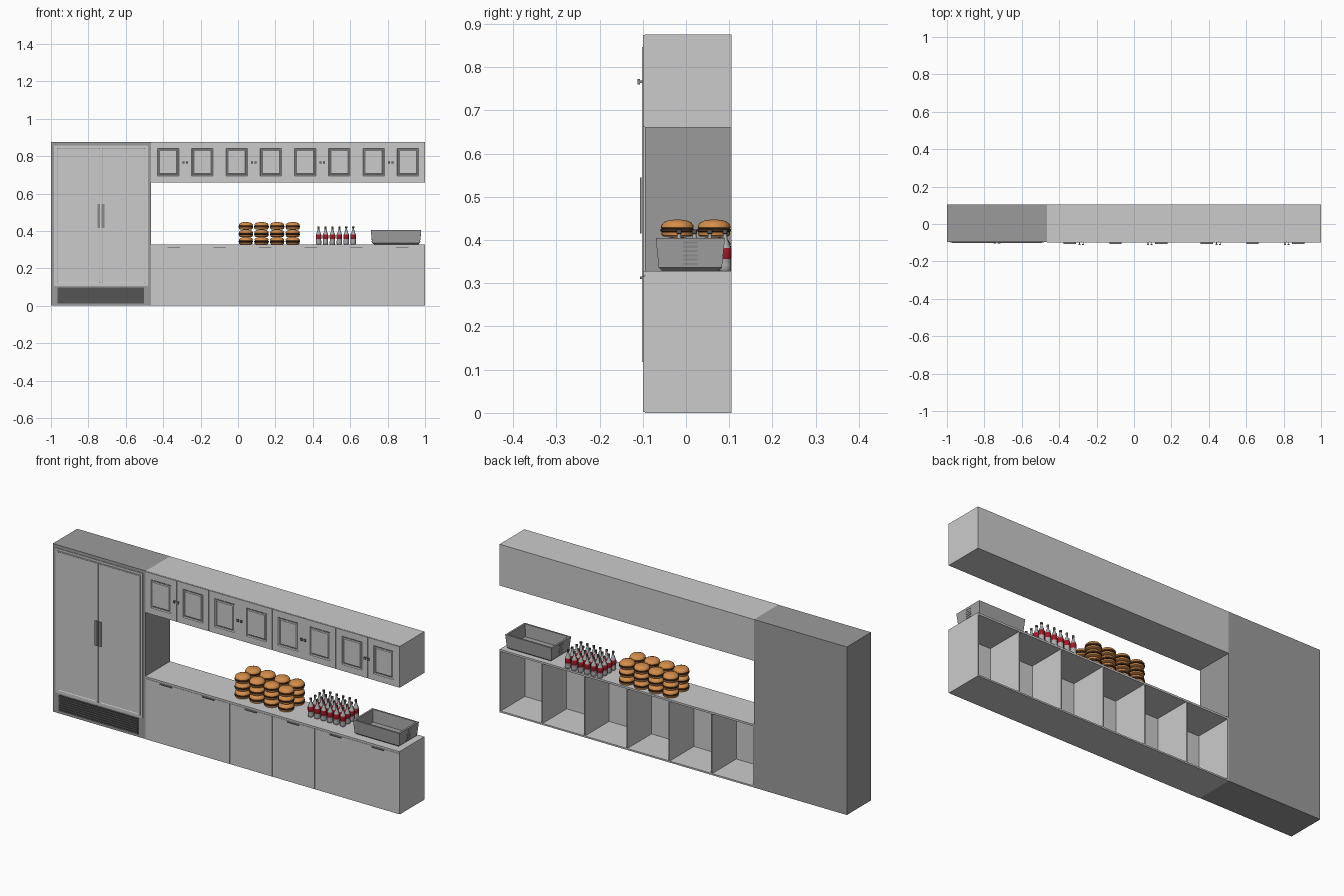
import bpy, bmesh, math

if "Cube" in bpy.data.objects:
    bpy.data.objects.remove(bpy.data.objects["Cube"])


def mat(name, r, g, b):
    m = bpy.data.materials.new(name)
    m.diffuse_color = (r, g, b, 1)
    m.use_nodes = True
    m.node_tree.nodes["Principled BSDF"].inputs["Base Color"].default_value = m.diffuse_color
    return m


LIGHT = mat("light_grey", 0.60, 0.60, 0.60)
MID = mat("mid_grey", 0.33, 0.33, 0.33)
STEEL = mat("tray_grey", 0.36, 0.36, 0.36)
DARK = mat("dark_grey", 0.09, 0.09, 0.09)
HANDLE = mat("handle_grey", 0.25, 0.25, 0.25)
BUN = mat("bun_orange", 0.66, 0.27, 0.07)
PATTY = mat("patty_brown", 0.06, 0.025, 0.012)
RED = mat("label_red", 0.35, 0.01, 0.02)
GLASS = mat("bottle_grey", 0.42, 0.42, 0.42)


def finish(name, bm, mats):
    me = bpy.data.meshes.new(name)
    bmesh.ops.recalc_face_normals(bm, faces=bm.faces)
    bm.to_mesh(me)
    bm.free()
    for m in mats:
        me.materials.append(m)
    ob = bpy.data.objects.new(name, me)
    bpy.context.collection.objects.link(ob)
    return ob


def box(name, x, y, z, m, insets=()):
    """Box from (min, max) ranges; insets are (width, depth) steps on the front face."""
    bm = bmesh.new()
    bmesh.ops.create_cube(bm, size=1)
    for v in bm.verts:
        v.co = [a[0] + (c + 0.5) * (a[1] - a[0]) for c, a in zip(v.co, (x, y, z))]
    bm.normal_update()
    front = min(bm.faces, key=lambda f: f.calc_center_median().y)
    for width, depth in insets:
        bmesh.ops.inset_region(bm, faces=[front], thickness=width, depth=0, use_even_offset=True)
        for v in front.verts:
            v.co.y += depth
    return finish(name, bm, [m])


def lathe(name, profile, segs, mats):
    """Revolve (radius, z, material) points; the material belongs to the band above."""
    bm = bmesh.new()
    rings = []
    for r, z, _ in profile:
        rings.append([bm.verts.new((r * math.cos(2 * math.pi * i / segs),
                                    r * math.sin(2 * math.pi * i / segs), z)) for i in range(segs)])
    for k in range(len(rings) - 1):
        for i in range(segs):
            j = (i + 1) % segs
            f = bm.faces.new((rings[k][i], rings[k][j], rings[k + 1][j], rings[k + 1][i]))
            f.material_index = profile[k][2]
            f.smooth = True
    bm.faces.new(rings[0][::-1]).material_index = profile[0][2]
    bm.faces.new(rings[-1]).material_index = profile[-1][2]
    ob = finish(name, bm, mats)
    bpy.context.view_layer.objects.active = ob
    ob.select_set(True)
    bpy.ops.object.shade_smooth_by_angle(angle=math.radians(40))
    ob.select_set(False)
    return ob


def array(ob, spots):
    """Place the object at the first spot and linked copies at the others."""
    ob.location = spots[0]
    for i, p in enumerate(spots[1:]):
        c = ob.copy()
        c.name = f"{ob.name}_{i + 2}"
        c.location = p
        bpy.context.collection.objects.link(c)


BACK, FRONT, XL = 0.105, -0.095, -0.465

# Fridge: body, door trim, two doors, handles and vent grille
box("fridge_body", (-1, XL), (FRONT, BACK), (0, 0.875), MID)
box("fridge_trim", (-0.984, -0.481), (-0.098, FRONT), (0.105, 0.858), LIGHT)
for i, (a, b) in enumerate(((-0.972, -0.735), (-0.731, -0.493))):
    box(f"fridge_door_{i}", (a, b), (-0.102, -0.097), (0.118, 0.847), LIGHT,
        ((0.004, 0), (0.003, 0.002)))
for i, x in enumerate((-0.744, -0.722)):
    box(f"fridge_handle_{i}", (x - 0.007, x + 0.007), (-0.106, -0.103), (0.415, 0.545), HANDLE)
box("vent_panel", (-0.965, -0.503), (-0.097, FRONT), (0.012, 0.097), DARK)
for i in range(7):
    z = 0.017 + i * 0.0115
    box(f"vent_slat_{i}", (-0.96, -0.508), (-0.1, -0.097), (z, z + 0.006), DARK)

# Wall cabinets: solid box, eight panelled doors, paired knobs
box("wall_cabinet", (XL, 1), (FRONT, BACK), (0.66, 0.875), LIGHT)
w = 1.465 / 8
for i in range(8):
    x = XL + i * w
    box(f"wall_door_{i}", (x + 0.001, x + w - 0.001), (-0.1, FRONT), (0.661, 0.874), LIGHT,
        ((0.033, 0), (0.004, 0.004), (0.004, 0), (0.004, -0.003)))
    kx = x + (w - 0.010 if i % 2 == 0 else 0.010)
    box(f"knob_stem_{i}", (kx - 0.002, kx + 0.002), (-0.108, -0.1), (0.763, 0.769), HANDLE)
    box(f"knob_{i}", (kx - 0.005, kx + 0.005), (-0.112, -0.107), (0.760, 0.772), HANDLE)

# Base cabinets: open at the back, with partitions, doors and bar handles
box("countertop", (XL, 1), (-0.1, BACK), (0.318, 0.328), LIGHT)
box("base_floor", (XL, 1), (FRONT, BACK), (0, 0.008), LIGHT)
w = 1.465 / 6
for i in range(7):
    x = min(max(XL + i * w, XL + 0.003), 0.997)
    box(f"partition_{i}", (x - 0.003, x + 0.003), (FRONT, BACK), (0.008, 0.318), LIGHT)
for i in range(6):
    x = XL + i * w
    box(f"base_door_{i}", (x + 0.001, x + w - 0.001), (-0.1, -0.094), (0.002, 0.317), LIGHT)
    c = x + w / 2
    box(f"base_handle_{i}", (c - 0.033, c + 0.033), (-0.107, -0.1), (0.310, 0.315), HANDLE)

# Burgers: four by two stacks, three high
burger = lathe("burger", [(0.030, 0, 0), (0.036, 0.003, 0), (0.037, 0.010, 0), (0.035, 0.011, 1),
                          (0.039, 0.012, 1), (0.039, 0.018, 1), (0.035, 0.019, 0), (0.038, 0.021, 0),
                          (0.037, 0.027, 0), (0.031, 0.034, 0), (0.020, 0.038, 0), (0.008, 0.0395, 0)],
               24, [BUN, PATTY])
array(burger, [(0.042 + 0.0835 * i, -0.02 + 0.085 * j, 0.328 + 0.0398 * k)
               for i in range(4) for j in range(2) for k in range(3)])

# Bottles: six by four, with label and cap bands
bottle = lathe("bottle", [(0.012, 0, 0), (0.0145, 0.003, 0), (0.0145, 0.014, 0), (0.0135, 0.028, 1),
                          (0.0150, 0.032, 1), (0.0150, 0.050, 1), (0.0135, 0.054, 0), (0.0075, 0.070, 0),
                          (0.0048, 0.078, 0), (0.0045, 0.086, 2), (0.0060, 0.087, 2), (0.0060, 0.096, 2)],
               14, [GLASS, RED, DARK])
array(bottle, [(0.431 + 0.037 * i, -0.016 + 0.0355 * j, 0.328) for i in range(6) for j in range(4)])

# Serving tray: tapered open basin with rounded lower edges
bm = bmesh.new()
loops = []
cx, cy = 0.845, 0.01
for hx, hy, z in ((0.118, 0.064, 0.328), (0.128, 0.073, 0.336), (0.134, 0.080, 0.405),
                  (0.124, 0.071, 0.405), (0.119, 0.065, 0.342)):
    loops.append([bm.verts.new((cx + sx * hx, cy + sy * hy, z))
                  for sx, sy in ((-1, -1), (1, -1), (1, 1), (-1, 1))])
for a, b in zip(loops, loops[1:]):
    for i in range(4):
        bm.faces.new((a[i], a[(i + 1) % 4], b[(i + 1) % 4], b[i]))
bm.faces.new(loops[0][::-1])
bm.faces.new(loops[-1])
finish("serving_tray", bm, [STEEL])

# Thin ribs on both tray ends
for s, side in ((-1, "left"), (1, "right")):
    for i in range(6):
        z = 0.342 + i * 0.010
        x = cx + s * (0.128 + 0.0008 * i)
        box(f"tray_rib_{side}_{i}", (x - 0.002, x + 0.002), (-0.007, 0.027), (z, z + 0.005), HANDLE)
